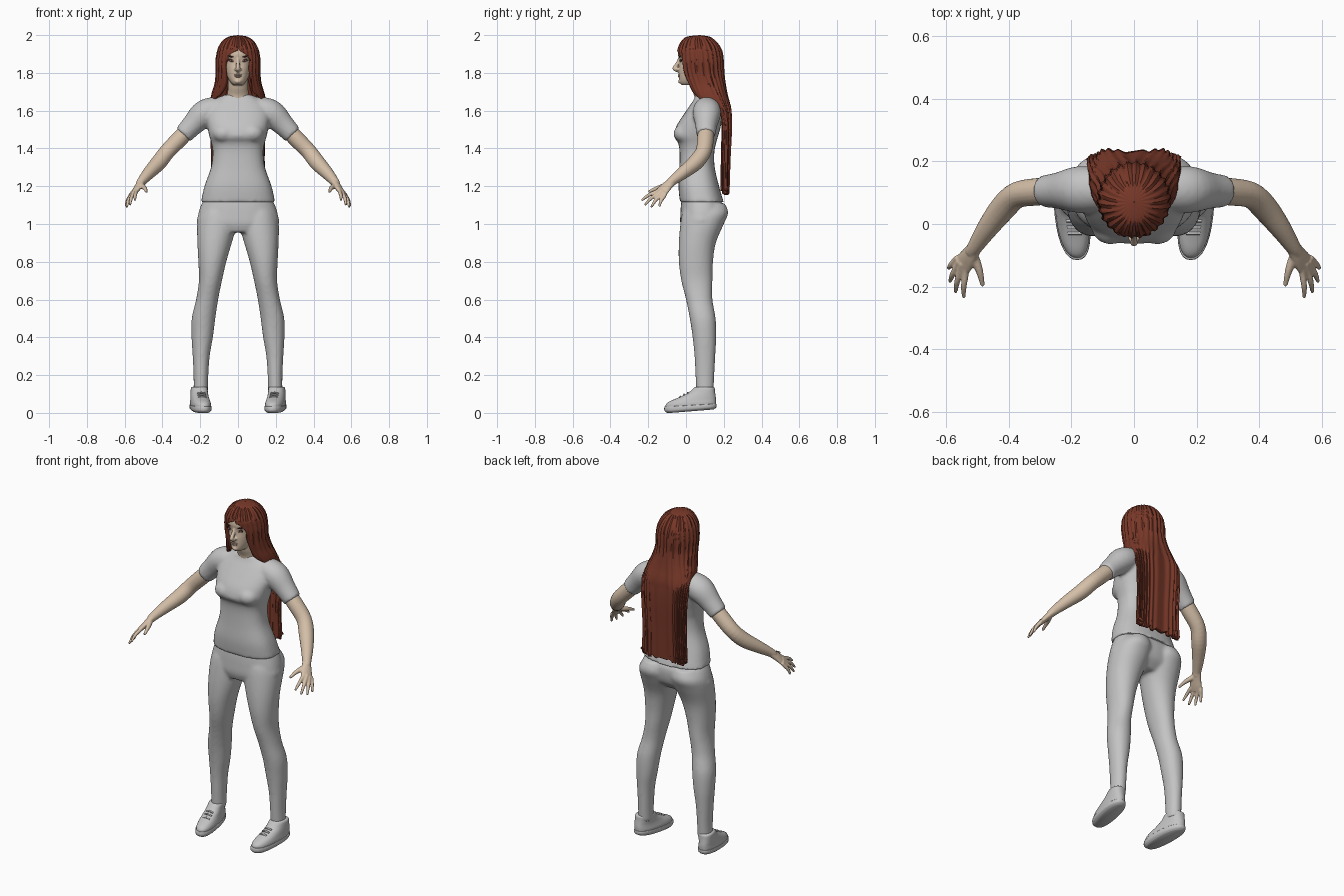
import bpy, bmesh, math
from mathutils import Vector

if "Cube" in bpy.data.objects:
    bpy.data.objects.remove(bpy.data.objects["Cube"], do_unlink=True)


def material(name, rgb):
    m = bpy.data.materials.new(name)
    m.use_nodes = True
    m.diffuse_color = (*rgb, 1)
    bsdf = next(n for n in m.node_tree.nodes if n.type == 'BSDF_PRINCIPLED')
    bsdf.inputs["Base Color"].default_value = (*rgb, 1)
    bsdf.inputs["Roughness"].default_value = 0.8
    return m


GREY = material("clothing grey", (0.55, 0.55, 0.55))
SKIN = material("skin", (0.66, 0.52, 0.39))
HAIR = material("auburn hair", (0.19, 0.04, 0.022))
DARK = material("dark brow", (0.07, 0.015, 0.012))
WHITE = material("eye white", (0.6, 0.55, 0.5))
LIPS = material("lips", (0.5, 0.33, 0.26))


def spline(rows, k=4):
    """Resample rows of numbers along a Catmull-Rom curve."""
    out = []
    for i in range(len(rows) - 1):
        a, b, c, d = rows[max(i - 1, 0)], rows[i], rows[i + 1], rows[min(i + 2, len(rows) - 1)]
        for j in range(k):
            t = j / k
            out.append([q + t / 2 * (r - p + t * (2 * p - 5 * q + 4 * r - s + t * (3 * (q - r) + s - p)))
                        for p, q, r, s in zip(a, b, c, d)])
    return out + [list(rows[-1])]


def power(v, e):
    return math.copysign(abs(v) ** e, v)


def ring(c, u, v, e=1.0, n=32):
    angles = [math.tau * i / n for i in range(n)]
    return [c + u * power(math.cos(a), e) + v * power(math.sin(a), e) for a in angles]


def loft(bm, rings):
    vs = [[bm.verts.new(p) for p in r] for r in rings]
    n = len(vs[0])
    for a, b in zip(vs, vs[1:]):
        for i in range(n):
            bm.faces.new((a[i], a[(i + 1) % n], b[(i + 1) % n], b[i]))
    bm.faces.new(vs[0])
    bm.faces.new(vs[-1])


def stack(bm, rows, s=1, e=0.85):
    """Horizontal sections: z, x low, x high, y front, y back."""
    loft(bm, [ring(Vector((s * (x0 + x1) / 2, (y0 + y1) / 2, z)), Vector(((x1 - x0) / 2, 0, 0)),
                   Vector((0, (y1 - y0) / 2, 0)), e) for z, x0, x1, y0, y1 in spline(rows)])


def centred(rows):
    return [(z, -w, w, f, b) for z, w, f, b in rows]


def tube(bm, pts, s=1, ref=(1, 0, 1), n=20):
    """Limb along points: x, y, z, radius along ref, radius across."""
    pts = spline([p if len(p) == 5 else (*p, p[3]) for p in pts])
    cs = [Vector(p[:3]) for p in pts]
    rings = []
    for i, p in enumerate(pts):
        t = (cs[min(i + 1, len(cs) - 1)] - cs[max(i - 1, 0)]).normalized()
        u = Vector(ref)
        u = (u - t * u.dot(t)).normalized()
        rings.append([Vector((s * q.x, q.y, q.z)) for q in ring(cs[i], u * p[3], t.cross(u) * p[4], 1, n)])
    loft(bm, rings)


def blob(bm, c, r, tilt=0.0):
    vs = bmesh.ops.create_uvsphere(bm, u_segments=16, v_segments=10, radius=1)["verts"]
    for v in vs:
        x, y, z = v.co.x * r[0], v.co.y * r[1], v.co.z * r[2]
        v.co = Vector(c) + Vector((x, y, z + tilt * x))


def finish(bm, name, mat, voxel=0, smooth=0, normals=True):
    if normals:
        bmesh.ops.recalc_face_normals(bm, faces=bm.faces[:])
    me = bpy.data.meshes.new(name)
    bm.to_mesh(me)
    bm.free()
    me.materials.append(mat)
    ob = bpy.data.objects.new(name, me)
    bpy.context.collection.objects.link(ob)
    bpy.ops.object.select_all(action='DESELECT')
    ob.select_set(True)
    bpy.context.view_layer.objects.active = ob
    bpy.ops.object.shade_smooth_by_angle(angle=math.radians(50))
    if voxel:
        m = ob.modifiers.new("Blend", 'REMESH')
        m.mode, m.voxel_size, m.use_smooth_shade = 'VOXEL', voxel, True
        m = ob.modifiers.new("Soften", 'SMOOTH')
        m.factor, m.iterations = 0.5, smooth
    return ob


# Shirt: torso with two short sleeves blended in
bm = bmesh.new()
stack(bm, centred([(1.115, .197, -.032, .2), (1.2, .178, -.04, .175), (1.3, .143, -.035, .152),
                   (1.38, .134, -.034, .15), (1.43, .142, -.042, .16), (1.465, .152, -.064, .17),
                   (1.52, .163, -.05, .185), (1.58, .17, -.012, .19), (1.63, .15, .022, .185),
                   (1.66, .115, .042, .168), (1.685, .07, .05, .15)]), e=0.8)
for s in (1, -1):
    tube(bm, [(.07, .11, 1.625, .05), (.12, .11, 1.61, .065, .07), (.18, .11, 1.583, .072, .075),
              (.24, .107, 1.525, .059), (.29, .105, 1.472, .051)], s)
    blob(bm, (s * .075, -.01, 1.48), (.062, .056, .05))
finish(bm, "shirt", GREY, .009, 6)

# Trousers: hips and legs
bm = bmesh.new()
stack(bm, centred([(.955, .13, -.015, .14), (1.0, .212, -.03, .185), (1.05, .211, -.03, .2),
                   (1.1, .196, -.027, .198), (1.14, .175, -.022, .17)]))
leg = [(.1, .16, .235, .055, .145), (.2, .157, .235, .05, .15), (.3, .15, .24, .045, .155),
       (.4, .133, .246, .035, .16), (.5, .12, .245, .02, .157), (.6, .105, .222, 0, .14),
       (.7, .085, .207, -.025, .14), (.8, .062, .21, -.038, .143), (.9, .033, .215, -.038, .158),
       (1.0, .005, .216, -.03, .2), (1.06, .008, .205, -.02, .224), (1.11, .03, .17, 0, .205)]
for s in (1, -1):
    stack(bm, leg, s, 0.95)
finish(bm, "trousers", GREY, .009, 5)

# Shoes: sole, upper and laces, toes turned slightly in
sole = [(0, .16, .243, -.1, .145), (.012, .149, .256, -.114, .16), (.032, .148, .257, -.114, .162),
        (.034, .155, .25, -.105, .155)]
upper = [(.025, .152, .253, -.108, .158), (.045, .151, .254, -.106, .159), (.062, .154, .252, -.085, .159),
         (.08, .157, .25, -.04, .157), (.105, .158, .247, .012, .154), (.13, .158, .244, .038, .152),
         (.137, .163, .238, .045, .146)]
for s, side in ((1, "left"), (-1, "right")):
    for part, rows in (("sole", sole), ("shoe", upper), ("laces", None)):
        bm = bmesh.new()
        if rows:
            stack(bm, rows, s, 0.85)
        else:
            for y, z in ((-.03, .085), (-.01, .096), (.01, .106)):
                tube(bm, [(.178, y, z - .004, .005), (.2, y, z, .005), (.222, y, z - .004, .005)], s, (0, 0, 1), 8)
        for v in bm.verts:
            v.co.x += s * .12 * (v.co.y - .06)
            v.co.z += .08 * max(0, v.co.y + .08) * max(0, 1 - v.co.z / .13)
        finish(bm, side + "_" + part, GREY)

# Arms with palms, fingers and thumbs
across = (.035, .045, -.025)
fingers = [((.538, -.155, 1.172), (.545, -.235, 1.125)), ((.555, -.148, 1.162), (.571, -.218, 1.1)),
           ((.566, -.134, 1.152), (.589, -.184, 1.089)), ((.571, -.115, 1.148), (.594, -.142, 1.092))]
for s, side in ((1, "left"), (-1, "right")):
    bm = bmesh.new()
    tube(bm, [(.25, .107, 1.51, .042), (.31, .103, 1.45, .044), (.375, .092, 1.383, .042),
              (.42, .05, 1.325, .042), (.47, -.015, 1.272, .034), (.508, -.072, 1.228, .025),
              (.52, -.09, 1.21, .022)], s)
    tube(bm, [(.505, -.068, 1.23, .023, .021), (.527, -.102, 1.199, .03, .018),
              (.545, -.127, 1.172, .035, .014), (.56, -.147, 1.152, .031, .01)], s, across)
    for base, tip in fingers:
        a, b = Vector(base), Vector(tip)
        start, mid = a - (b - a) * .3, (a + b) / 2 + Vector((.003, -.003, .004))
        tube(bm, [(*start, .009), (*a, .0105), (*mid, .0095), (*b, .006)], s, across, 12)
    tube(bm, [(.517, -.09, 1.21, .014), (.503, -.125, 1.198, .014), (.492, -.16, 1.187, .011),
              (.484, -.198, 1.17, .007)], s, across, 12)
    finish(bm, side + "_arm", SKIN, .004, 3)

# Head, neck and nose
bm = bmesh.new()
stack(bm, centred([(1.735, .024, -.022, .06), (1.75, .04, -.034, .09), (1.78, .057, -.037, .13),
                   (1.82, .067, -.038, .16), (1.86, .073, -.035, .168), (1.9, .075, -.042, .17),
                   (1.94, .07, -.028, .16), (1.97, .045, .01, .12)]))
stack(bm, centred([(1.64, .075, .045, .15), (1.68, .059, .043, .14), (1.73, .053, .025, .135),
                   (1.8, .053, .02, .14)]), e=1)
tube(bm, [(0, -.03, 1.885, .009), (0, -.04, 1.86, .009), (0, -.054, 1.836, .011),
          (0, -.06, 1.822, .012), (0, -.04, 1.81, .009)], 1, (1, 0, 0), 14)
for s in (1, -1):
    blob(bm, (s * .012, -.044, 1.819), (.008, .01, .007))
    blob(bm, (s * .034, -.022, 1.885), (.024, .012, .008), s * .15)
blob(bm, (0, -.03, 1.755), (.018, .012, .012))
finish(bm, "head", SKIN, .004, 4)

# Painted face details
for s, side in ((1, "left"), (-1, "right")):
    for part, mat, c, r, tilt in (
            ("eyelid", DARK, (.033, -.026, 1.866), (.018, .006, .008), .1),
            ("eye", WHITE, (.033, -.029, 1.863), (.013, .005, .005), .1),
            ("iris", DARK, (.033, -.032, 1.864), (.005, .0035, .005), 0),
            ("eyebrow", DARK, (.034, -.031, 1.886), (.022, .007, .0045), .22)):
        bm = bmesh.new()
        blob(bm, (s * c[0], c[1], c[2]), r, s * tilt)
        finish(bm, side + "_" + part, mat)
bm = bmesh.new()
blob(bm, (0, -.035, 1.789), (.021, .0085, .0045))
blob(bm, (0, -.035, 1.781), (.018, .009, .005))
finish(bm, "lips", LIPS)

# Long hair: sections z, half width, y front, y back, half opening in degrees
hair = [(2.0, .001, .07, .072, 0), (1.992, .045, .01, .12, 0), (1.972, .077, -.018, .15, 0),
        (1.945, .096, -.034, .174, 0), (1.92, .107, -.043, .187, 4), (1.895, .112, -.042, .193, 24),
        (1.86, .116, -.04, .197, 36), (1.8, .115, -.03, .2, 37), (1.74, .123, 0, .208, 34),
        (1.69, .138, .03, .218, 34), (1.64, .146, .065, .231, 70), (1.6, .146, .11, .236, 90),
        (1.5, .14, .15, .238, 90), (1.35, .134, .16, .231, 90), (1.2, .138, .165, .226, 90),
        (1.165, .138, .165, .225, 90)]
bm = bmesh.new()
grid, n = [], 96
sections = spline(hair, 5)
for z, w, yf, yb, gap in sections:
    low = min(1, max(0, (1.8 - z) / .2))
    e, line = 1 - .45 * low, []
    for j in range(n + 1):
        a = (2 * j / n - 1) * math.radians(180 - max(0, gap))
        strand = (1 - low) * .004 * math.sin(26 * a) + low * (.003 * math.sin(31 * a) - .003 * math.cos(7 * a))
        k = 1 + strand / max(w, .05)
        y = (yf + yb) / 2 + (yb - yf) / 2 * power(math.cos(a), e) * k + low * strand
        tip = .012 * math.sin(9 * a) * math.cos(23 * a) if z < 1.17 else 0
        line.append(bm.verts.new((w * power(math.sin(a), e) * k, y, z + tip)))
    grid.append(line)
for p, q in zip(grid, grid[1:]):
    for j in range(n):
        bm.faces.new((p[j], p[j + 1], q[j + 1], q[j]))
bmesh.ops.remove_doubles(bm, verts=bm.verts[:], dist=.0002)
ob = finish(bm, "hair", HAIR, normals=False)
m = ob.modifiers.new("Thickness", 'SOLIDIFY')
m.thickness, m.offset = .02, -1
